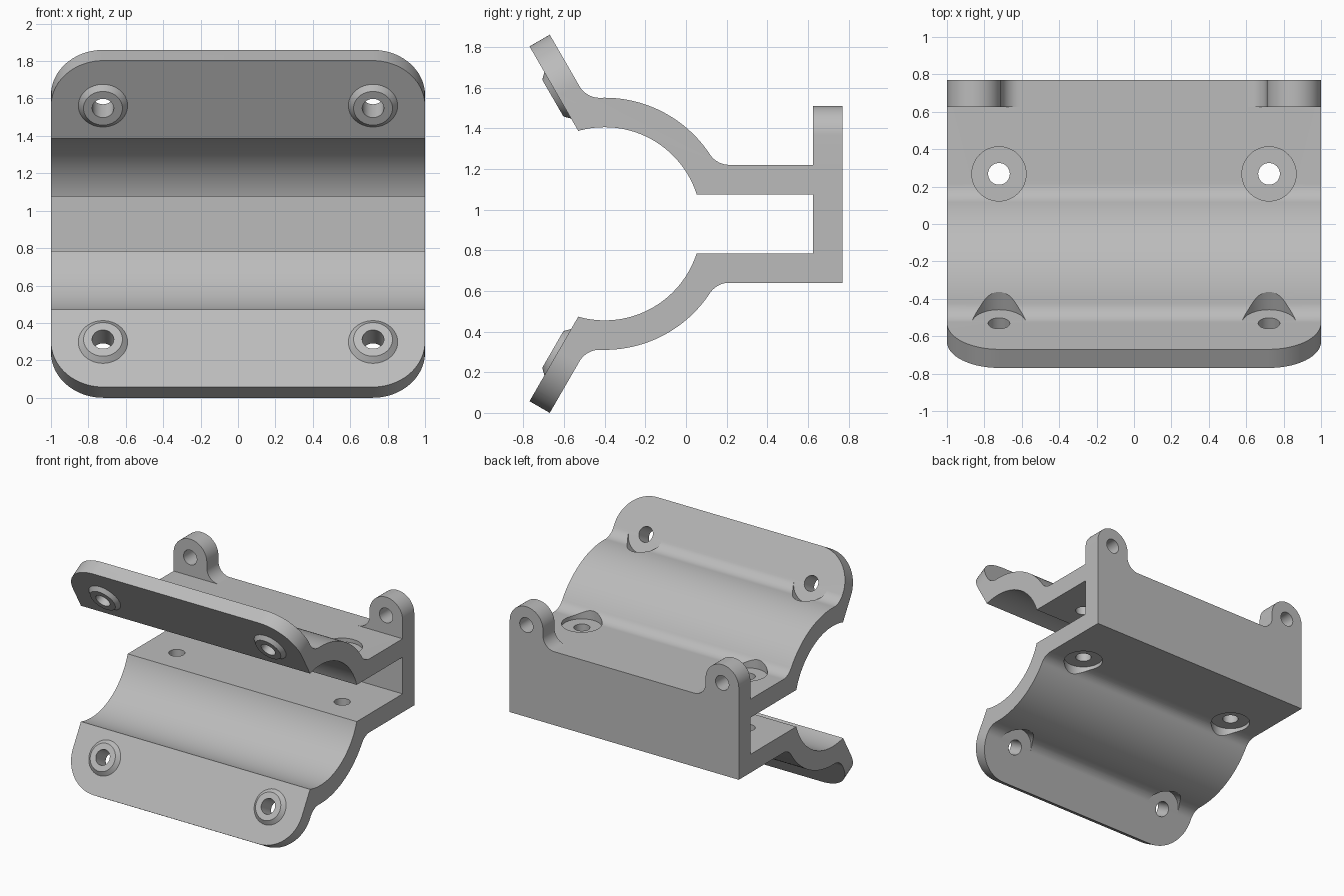
import bpy, bmesh
from math import sin, cos, acos, asin, sqrt, pi, radians
from mathutils import Vector, Matrix

cube = bpy.data.objects.get("Cube")
if cube:
    bpy.data.objects.remove(cube, do_unlink=True)

grey = bpy.data.materials.new("plain_grey")
grey.use_nodes = True
GREY = (0.5, 0.5, 0.5, 1)
grey.diffuse_color = GREY
grey.node_tree.nodes["Principled BSDF"].inputs["Base Color"].default_value = GREY

MID = 0.93          # height of the symmetry plane
WALL = 0.145        # wall thickness
R_IN, R_OUT = 0.475, 0.62
FILLET = 0.115
FLANGE = 0.115      # flange thickness
HOLE_X = 0.722
BORE = 0.058
ARCH_Y = -0.4


def arc(cx, cy, r, a0, a1, n=16):
    return [(cx + r * cos(a0 + (a1 - a0) * i / n), cy + r * sin(a0 + (a1 - a0) * i / n))
            for i in range(n + 1)]


def frame(origin, u, v, n):
    m = Matrix((u, v, n)).transposed().to_4x4()
    m.translation = origin
    return m


def prism(bm, pts, h0, h1, m):
    low = [bm.verts.new(m @ Vector((a, b, h0))) for a, b in pts]
    top = [bm.verts.new(m @ Vector((a, b, h1))) for a, b in pts]
    bm.faces.new(low)
    bm.faces.new(top)
    for i in range(len(pts)):
        bm.faces.new((low[i - 1], low[i], top[i], top[i - 1]))


def lathe(bm, profile, m, ring=False, n=48):
    loops = [[bm.verts.new(m @ Vector((r * cos(2 * pi * i / n), r * sin(2 * pi * i / n), h)))
              for i in range(n)] for r, h in profile]
    pairs = list(zip(loops, loops[1:]))
    if ring:
        pairs.append((loops[-1], loops[0]))
    else:
        bm.faces.new(loops[0])
        bm.faces.new(loops[-1])
    for a, b in pairs:
        for i in range(n):
            bm.faces.new((a[i - 1], a[i], b[i], b[i - 1]))


def finish(name, bm):
    bmesh.ops.recalc_face_normals(bm, faces=bm.faces[:])
    mesh = bpy.data.meshes.new(name)
    bm.to_mesh(mesh)
    bm.free()
    mesh.materials.append(grey)
    ob = bpy.data.objects.new(name, mesh)
    bpy.context.collection.objects.link(ob)
    return ob


def activate(ob):
    bpy.ops.object.select_all(action='DESELECT')
    ob.select_set(True)
    bpy.context.view_layer.objects.active = ob


def cut(ob, bm):
    cutter = finish("cutter", bm)
    cutter.hide_render = True
    mod = ob.modifiers.new("cut", 'BOOLEAN')
    mod.operation, mod.solver, mod.object = 'DIFFERENCE', 'EXACT', cutter
    activate(ob)
    bpy.ops.object.modifier_apply(modifier=mod.name)
    bpy.data.objects.remove(cutter, do_unlink=True)


def smooth(ob):
    activate(ob)
    bpy.ops.object.shade_smooth_by_angle(angle=radians(25))


# Upper half of the side profile, measured from the symmetry plane
tip_out = Vector((-0.67, MID))
normal = Vector((cos(pi / 6), sin(pi / 6)))
tip_in = tip_out - normal * FLANGE
rho = R_OUT + FILLET
shelf_c = (ARCH_Y + sqrt(rho ** 2 - (2 * WALL + FILLET) ** 2), 2 * WALL + FILLET)
a_shelf = asin(shelf_c[1] / rho)
a_tip = pi / 6 + acos((FILLET - normal.dot(Vector((ARCH_Y, 0)) - tip_out)) / rho)
tip_c = (ARCH_Y + rho * cos(a_tip), rho * sin(a_tip))

half = [(0.77, 2 * WALL)]
half += arc(*shelf_c, FILLET, -pi / 2, a_shelf - pi)
half += arc(ARCH_Y, 0, R_OUT, a_shelf, a_tip, 32)[1:]
half += arc(*tip_c, FILLET, a_tip - pi, -5 * pi / 6)[1:]
half += [tuple(tip_out), tuple(tip_in)]
half += arc(ARCH_Y, 0, R_IN, acos(-0.13 / R_IN), asin(WALL / R_IN), 40)
half += [(0.625, WALL)]
profile = half + [(y, -z) for y, z in reversed(half)]

# Clamp body, swept across the width
bm = bmesh.new()
prism(bm, profile, -1, 1, frame((0, 0, MID), (0, 1, 0), (0, 0, 1), (1, 0, 0)))
body = finish("clamp_body", bm)

# Rounded flange corners, bolt holes and spot faces
cutters = bmesh.new()
corner = arc(0.72, 0.28, 0.28, 0, -pi / 2, 20) + [(0.72, -0.1), (1.1, -0.1), (1.1, 0.28)]
flange_cut = [(BORE, -0.1), (BORE, FLANGE + 0.0002), (WALL, FLANGE + 0.0002), (WALL, 0.4)]
shelf_cut = [(BORE, 0.05), (BORE, 0.26), (WALL, 0.26), (WALL, 0.6)]
boss = [(BORE, 0), (0.132, 0), (0.104, -0.028), (BORE, -0.028)]

for s, level in ((1, "upper"), (-1, "lower")):
    n = Vector((0, normal.x, s * normal.y))
    down = Vector((0, normal.y, -s * normal.x))
    tip = Vector((0, tip_in.x, MID + s * tip_in.y))
    for sx, side in ((1, "left"), (-1, "right")):
        u = Vector((sx, 0, 0))
        prism(cutters, corner, -0.05, FLANGE + 0.05, frame(tip, u, down, n))
        at_hole = frame(tip + down * 0.278 + u * HOLE_X, u, down, n)
        lathe(cutters, flange_cut, at_hole)
        lathe(cutters, shelf_cut,
              frame((sx * HOLE_X, 0.268, MID), u, (0, 1, 0), (0, 0, s)))
        # Tapered boss round each flange hole
        bm = bmesh.new()
        lathe(bm, boss, at_hole, ring=True)
        smooth(finish(f"{side}_{level}_boss", bm))

bmesh.ops.recalc_face_normals(cutters, faces=cutters.faces[:])
cut(body, cutters)
smooth(body)

# Mounting ears on the back plate, with a fillet down to the shelf
base = 2 * WALL
ear_z = 0.58 - WALL
ear = [(1, base), (1, ear_z)]
ear += arc(1 - WALL, ear_z, WALL, 0, pi, 32)[1:]
ear += arc(0.61, base + 0.1, 0.1, 0, -pi / 2)
for sx, side in ((1, "left"), (-1, "right")):
    bm = bmesh.new()
    m = frame((0, 0, MID), (sx, 0, 0), (0, 0, 1), (0, 1, 0))
    prism(bm, ear, 0.625, 0.77, m)
    ob = finish(f"{side}_ear", bm)
    bm = bmesh.new()
    lathe(bm, [(BORE, 0.5), (BORE, 0.9)], m @ Matrix.Translation((1 - WALL, ear_z, 0)))
    cut(ob, bm)
    smooth(ob)
